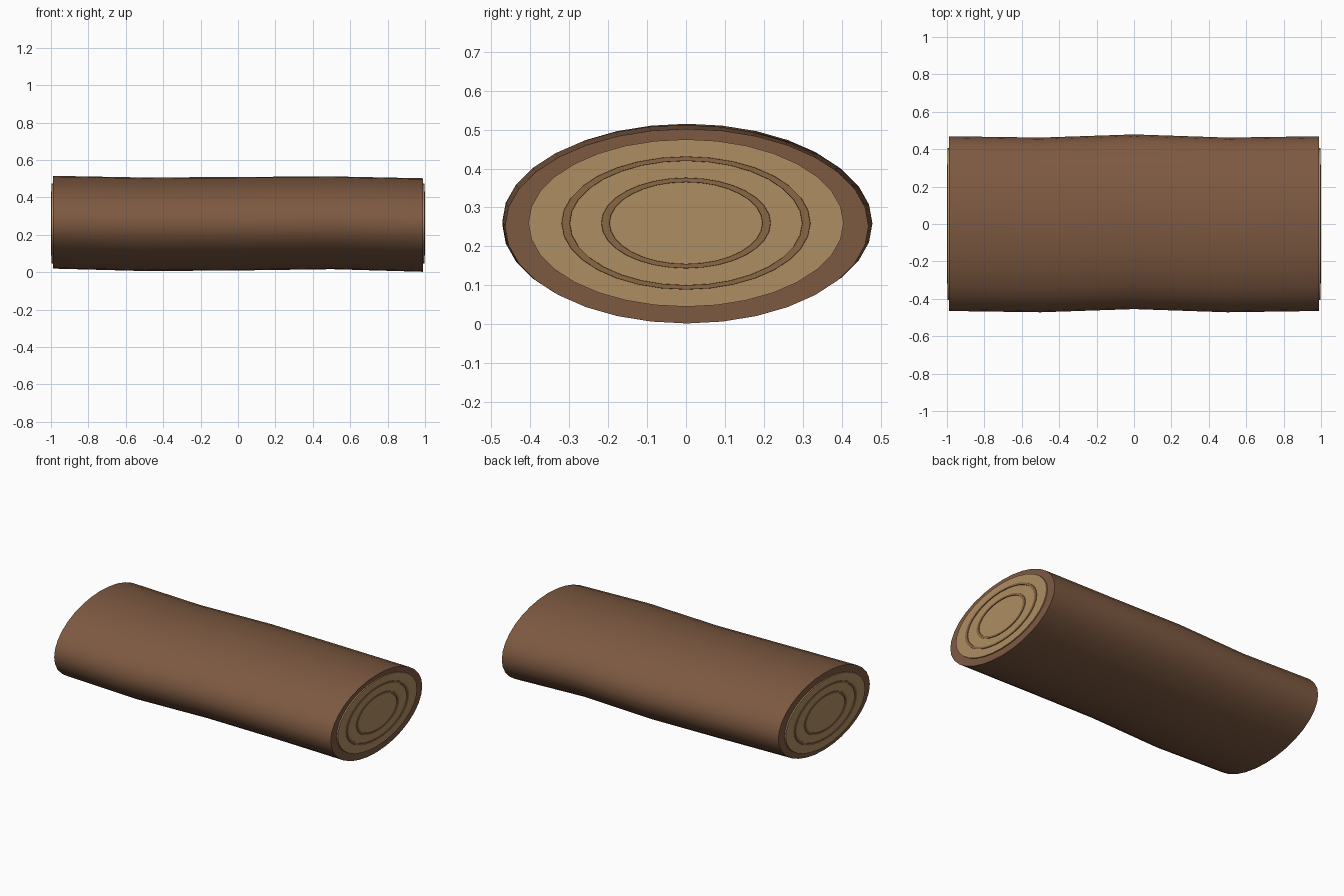
import bpy, bmesh, math

if "Cube" in bpy.data.objects:
    bpy.data.objects.remove(bpy.data.objects["Cube"])

SIDES = 32


def material(name, color):
    m = bpy.data.materials.new(name)
    m.diffuse_color = (*color, 1)
    m.use_nodes = True
    m.node_tree.nodes["Principled BSDF"].inputs["Base Color"].default_value = m.diffuse_color
    return m


bark_brown = material("bark_brown", (0.205, 0.100, 0.053))
cut_wood = material("cut_wood", (0.43, 0.27, 0.125))
ring_brown = material("ring_brown", (0.25, 0.135, 0.056))


def loft(name, sections, mat, closed=False):
    """Elliptic sections (x, y centre, z centre, y radius, z radius) joined in order."""
    bm = bmesh.new()
    loops = []
    for x, cy, cz, ry, rz in sections:
        loops.append([bm.verts.new((x, cy + ry * math.cos(a), cz + rz * math.sin(a)))
                      for a in (2 * math.pi * i / SIDES for i in range(SIDES))])
    pairs = list(zip(loops, loops[1:]))
    if closed:
        pairs.append((loops[-1], loops[0]))
    else:
        bm.faces.new(loops[0])
        bm.faces.new(loops[-1])
    for a, b in pairs:
        for i in range(SIDES):
            j = (i + 1) % SIDES
            bm.faces.new((a[i], a[j], b[j], b[i]))
    bmesh.ops.recalc_face_normals(bm, faces=bm.faces)
    mesh = bpy.data.meshes.new(name)
    bm.to_mesh(mesh)
    bm.free()
    mesh.materials.append(mat)
    ob = bpy.data.objects.new(name, mesh)
    bpy.context.collection.objects.link(ob)
    bpy.ops.object.select_all(action='DESELECT')
    ob.select_set(True)
    bpy.context.view_layer.objects.active = ob
    bpy.ops.object.shade_smooth_by_angle(angle=math.radians(35))
    return ob


# Slightly wavering bark body
loft("bark_body", [
    (-0.988, 0.002, 0.267, 0.467, 0.248),
    (-0.5, -0.005, 0.256, 0.467, 0.250),
    (0.0, 0.012, 0.259, 0.467, 0.250),
    (0.5, -0.005, 0.264, 0.467, 0.248),
    (0.988, 0.002, 0.252, 0.467, 0.250),
], bark_brown)

# Cut wood discs and growth rings on both ends
for side, s in (("left", -1), ("right", 1)):
    loft("cut_face_" + side, [(s * 0.97, 0, 0.26, 0.405, 0.215),
                              (s * 0.996, 0, 0.26, 0.405, 0.215)], cut_wood)
    for size, outer, inner in (("outer", 0.321, 0.297), ("inner", 0.219, 0.195)):
        k = 0.535
        loft(f"growth_ring_{size}_{side}",
             [(s * x, 0, 0.26, r, r * k) for x, r in
              ((0.99, inner), (1.0, inner + 0.002), (1.0, outer - 0.002), (0.99, outer))],
             ring_brown, closed=True)
